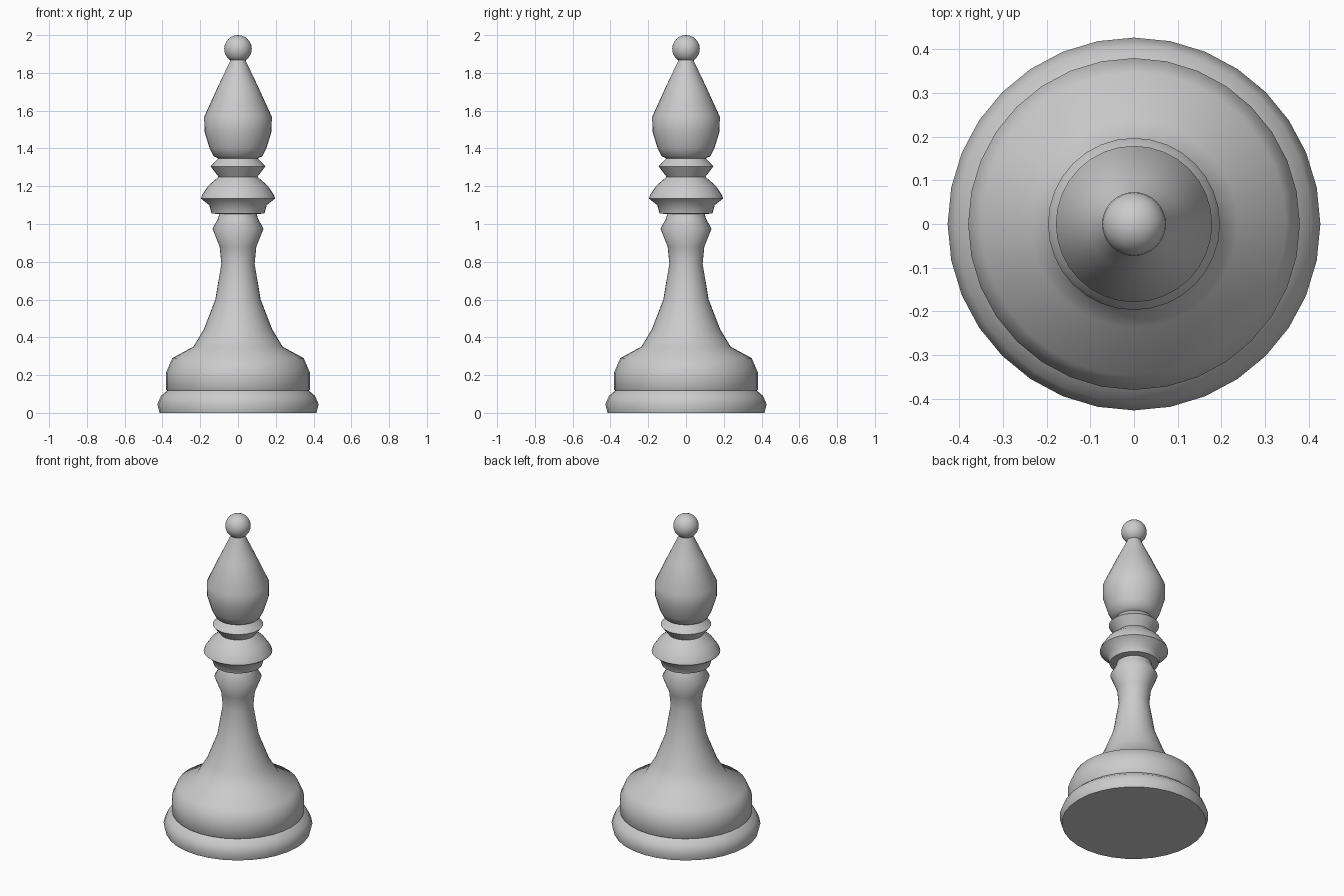
import bpy, bmesh, math

if "Cube" in bpy.data.objects:
    bpy.data.objects.remove(bpy.data.objects["Cube"])

SEG = 32
grey = bpy.data.materials.new("light_grey")
grey.diffuse_color = (0.6, 0.6, 0.6, 1)
grey.use_nodes = True
grey.node_tree.nodes["Principled BSDF"].inputs["Base Color"].default_value = grey.diffuse_color


def lathe(name, profile):
    """Turn (radius, z) points around the z axis; radius 0 makes a pole."""
    bm = bmesh.new()
    rings = []
    for r, z in profile:
        if r == 0:
            rings.append([bm.verts.new((0, 0, z))] * SEG)
        else:
            rings.append([bm.verts.new((r * math.cos(2 * math.pi * i / SEG),
                                        r * math.sin(2 * math.pi * i / SEG), z))
                          for i in range(SEG)])
    for a, b in zip(rings, rings[1:]):
        for i in range(SEG):
            j = (i + 1) % SEG
            bm.faces.new(list(dict.fromkeys((a[i], a[j], b[j], b[i]))))
    bmesh.ops.recalc_face_normals(bm, faces=bm.faces)
    me = bpy.data.meshes.new(name)
    bm.to_mesh(me)
    bm.free()
    me.materials.append(grey)
    ob = bpy.data.objects.new(name, me)
    bpy.context.collection.objects.link(ob)
    bpy.ops.object.select_all(action='DESELECT')
    ob.select_set(True)
    bpy.context.view_layer.objects.active = ob
    bpy.ops.object.shade_smooth_by_angle(angle=math.radians(65))
    return ob


# Whole turned body, from foot to neck
lathe("turned_body", [
    (0, 0), (0.415, 0), (0.427, 0.045), (0.408, 0.09), (0.375, 0.118),
    (0.38, 0.125), (0.38, 0.215), (0.348, 0.29), (0.237, 0.35),
    (0.18, 0.445), (0.12, 0.6), (0.088, 0.79), (0.097, 0.88),
    (0.135, 0.975), (0.105, 1.03), (0.10, 1.052),
    (0.14, 1.056), (0.152, 1.10), (0.197, 1.135), (0.19, 1.155),
    (0.155, 1.205), (0.103, 1.25), (0.145, 1.305), (0.105, 1.348),
    (0.128, 1.358), (0.15, 1.40), (0.178, 1.49), (0.179, 1.568),
    (0.105, 1.73), (0.043, 1.86), (0.036, 1.885), (0, 1.89)])

# Round ball on the tip
R = 0.073
lathe("tip_ball", [(0 if i in (0, 12) else R * math.sin(math.pi * i / 12),
                    2 - R - R * math.cos(math.pi * i / 12)) for i in range(13)])
